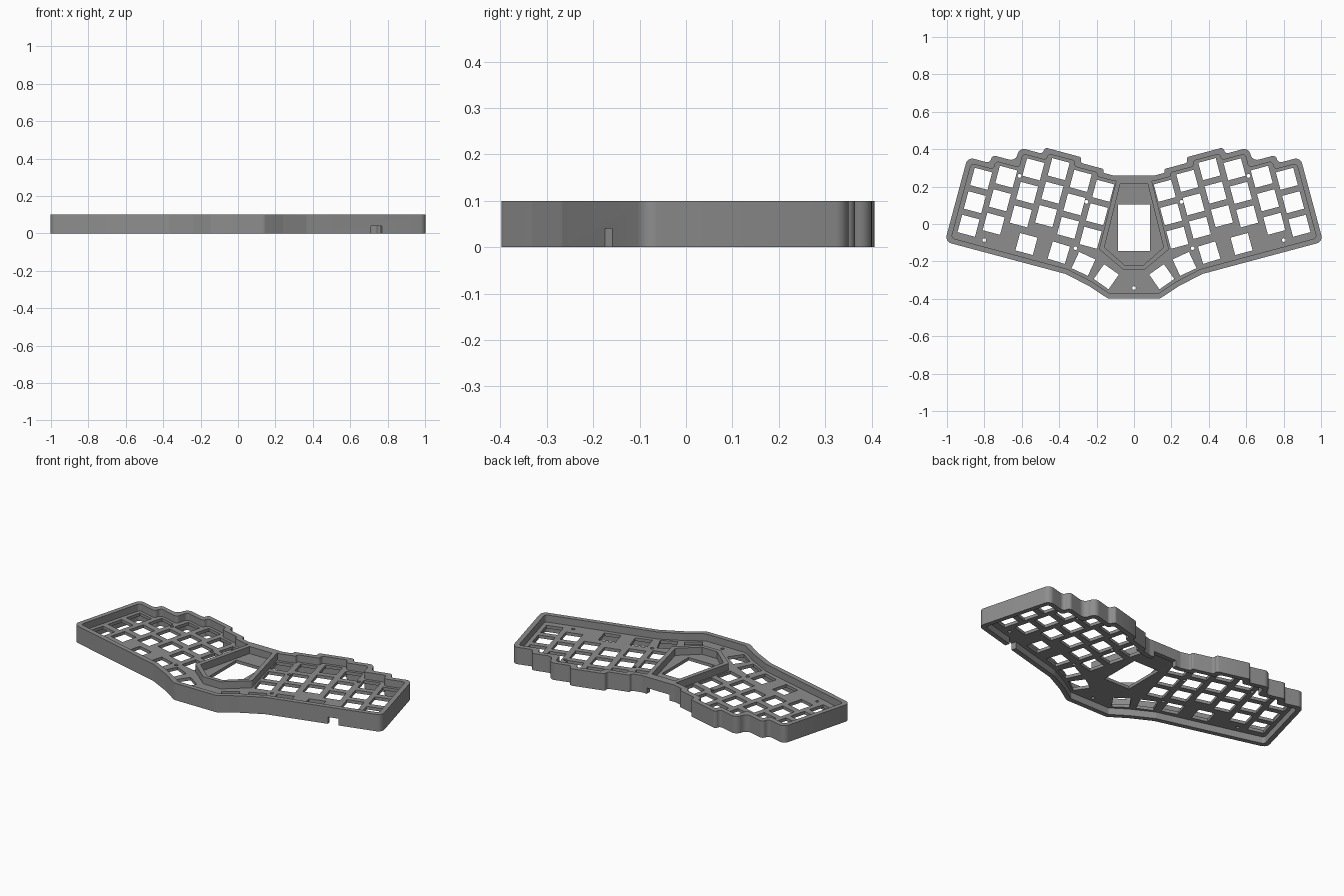
import bpy, bmesh, math
from mathutils import Vector

if "Cube" in bpy.data.objects:
    bpy.data.objects.remove(bpy.data.objects["Cube"])

TILT = math.radians(15)
PITCH, KEY, WALL = 0.13, 0.0965, 0.028
HEIGHT, PLATE_LO, PLATE_HI = 0.1, 0.04, 0.058

grey = bpy.data.materials.new("case_grey")
grey.diffuse_color = (0.27, 0.27, 0.27, 1)
grey.use_nodes = True
grey.node_tree.nodes["Principled BSDF"].inputs["Base Color"].default_value = grey.diffuse_color


def tilted(u, v):
    """Key-field coordinates of the right half to case coordinates."""
    c, s = math.cos(TILT), math.sin(TILT)
    return Vector((u * c - v * s, u * s + v * c))


def mirrored(points):
    """Close a right half (front to back) with its left copy."""
    return points + [Vector((-p.x, p.y)) for p in reversed(points)]


def offset(points, d):
    """Move each edge of an anticlockwise polygon inward by d."""
    out = []
    for i, p in enumerate(points):
        a = (p - points[i - 1]).normalized()
        b = (points[(i + 1) % len(points)] - p).normalized()
        na, nb = Vector((-a.y, a.x)), Vector((-b.y, b.x))
        out.append(p + (na + nb) * (d / (1 + na.dot(nb))))
    return out


def rounded(points, r, steps=6):
    """Replace each corner by an arc, shrunk where edges are short."""
    out = []
    for i, p in enumerate(points):
        a, b = points[i - 1] - p, points[(i + 1) % len(points)] - p
        turn = math.pi - a.angle(b)
        t = min(r * math.tan(turn / 2), 0.48 * a.length, 0.48 * b.length)
        p0, p1 = p + a.normalized() * t, p + b.normalized() * t
        rad = t / math.tan(turn / 2)
        mid = (a.normalized() + b.normalized()).normalized()
        centre = p + mid * (rad / math.cos(turn / 2))
        s, e = p0 - centre, p1 - centre
        a0 = math.atan2(s.y, s.x)
        sweep = (math.atan2(e.y, e.x) - a0 + math.pi) % (2 * math.pi) - math.pi
        for k in range(steps + 1):
            ang = a0 + sweep * k / steps
            out.append(centre + Vector((math.cos(ang), math.sin(ang))) * rad)
    return out


def slab(name, loops, z0, z1):
    """Flat profile with holes, extruded from z0 to z1."""
    cu = bpy.data.curves.new(name, 'CURVE')
    cu.dimensions, cu.fill_mode, cu.extrude = '2D', 'BOTH', (z1 - z0) / 2
    for loop in loops:
        sp = cu.splines.new('POLY')
        sp.points.add(len(loop) - 1)
        for pt, co in zip(sp.points, loop):
            pt.co = (co.x, co.y, 0, 1)
        sp.use_cyclic_u = True
    tmp = bpy.data.objects.new(name + "_profile", cu)
    bpy.context.collection.objects.link(tmp)
    bpy.context.view_layer.update()
    dg = bpy.context.evaluated_depsgraph_get()
    mesh = bpy.data.meshes.new_from_object(tmp.evaluated_get(dg))
    bpy.data.objects.remove(tmp)
    bm = bmesh.new()
    bm.from_mesh(mesh)
    bmesh.ops.remove_doubles(bm, verts=bm.verts, dist=1e-5)
    bmesh.ops.translate(bm, verts=bm.verts, vec=(0, 0, (z0 + z1) / 2))
    bmesh.ops.recalc_face_normals(bm, faces=bm.faces)
    bm.to_mesh(mesh)
    bm.free()
    mesh.materials.clear()
    mesh.materials.append(grey)
    ob = bpy.data.objects.new(name, mesh)
    bpy.context.collection.objects.link(ob)
    bpy.ops.object.select_all(action='DESELECT')
    ob.select_set(True)
    bpy.context.view_layer.objects.active = ob
    bpy.ops.object.shade_smooth_by_angle(angle=math.radians(30))
    return ob


def square(c, angle, size=KEY):
    u = Vector((math.cos(angle), math.sin(angle))) * size / 2
    v = Vector((-u.y, u.x))
    return [c - u - v, c + u - v, c + u + v, c - u + v]


def circle(c, r, n=16):
    return [c + Vector((math.cos(t), math.sin(t))) * r
            for t in (2 * math.pi * k / n for k in range(n))]


def notch(target, name, x, y, z, size, angle=0):
    """Cut a box-shaped opening out of the target."""
    bpy.ops.mesh.primitive_cube_add(size=1, location=(x, y, z), rotation=(0, 0, angle))
    cutter = bpy.context.object
    cutter.name, cutter.scale = name, size
    cutter.hide_render = True
    cutter.display_type = 'WIRE'
    mod = target.modifiers.new(name, 'BOOLEAN')
    mod.operation, mod.solver, mod.object = 'DIFFERENCE', 'EXACT', cutter
    bpy.context.view_layer.objects.active = target
    bpy.ops.object.modifier_apply(modifier=name)
    bpy.data.objects.remove(cutter)


# Key columns from inner to outer: (u centre, v of the case edge above it)
columns = [(0.205, 0.222), (0.335, 0.242), (0.465, 0.272),
           (0.595, 0.236), (0.725, 0.160), (0.852, 0.115)]

# Case outline: front edge, outer side, then the stepped back edge
half = [Vector((0.14, -0.398)), Vector((0.24, -0.332)), Vector((0.366, -0.267)),
        tilted(0.952, -0.353), tilted(0.952, 0.115)]
for (u_in, v_in), (u_out, v_out) in zip(columns[-2::-1], columns[:0:-1]):
    edge = u_in + 0.103 if v_in > v_out else u_out - 0.103
    half += [tilted(edge, v_out), tilted(edge, v_in)]
half += [tilted(0.17, 0.222), Vector((0.085, 0.26))]
outline = mirrored(half)

# Perimeter wall with cable openings in the back and the right front
wall = slab("perimeter_wall",
            [rounded(outline, 0.035), rounded(offset(outline, WALL), 0.018)], 0, HEIGHT)
notch(wall, "back_port", 0, 0.25, 0.015, (0.15, 0.1, 0.04))
notch(wall, "front_port", 0.74, -0.165, 0.015, (0.06, 0.12, 0.05), TILT)

# Switch plate: key openings, screw holes and display window
holes = []
for u, top in columns:
    for row in range(3):
        holes.append(square(tilted(u, top - 0.093 - PITCH * row), TILT))
for x, y, deg in [(0.575, -0.107, 15), (0.402, -0.153, 17),
                  (0.27, -0.213, 25), (0.148, -0.282, 35)]:
    holes.append(square(Vector((x, y)), math.radians(deg)))
for x, y in [(0.612, 0.257), (0.254, 0.118), (0.80, -0.086), (0.313, -0.13)]:
    holes.append(circle(Vector((x, y)), 0.01))
holes += [[Vector((-p.x, p.y)) for p in h] for h in holes]
holes.append(circle(Vector((0, -0.342)), 0.01))
holes.append([Vector(p) for p in ((-0.085, -0.145), (0.085, -0.145),
                                  (0.085, 0.105), (-0.085, 0.105))])
slab("switch_plate", [rounded(offset(outline, WALL * 0.6), 0.025)] + holes,
     PLATE_LO, PLATE_HI)

# Raised frame around the display bay, joined to the back wall
bay_out = mirrored([Vector((0.058, -0.243)), Vector((0.187, -0.135)), Vector((0.092, 0.245))])
bay_in = mirrored([Vector((0.05, -0.22)), Vector((0.158, -0.125)), Vector((0.074, 0.213))])
slab("display_bay_frame", [rounded(bay_out, 0.012), bay_in], PLATE_HI - 0.005, HEIGHT)
